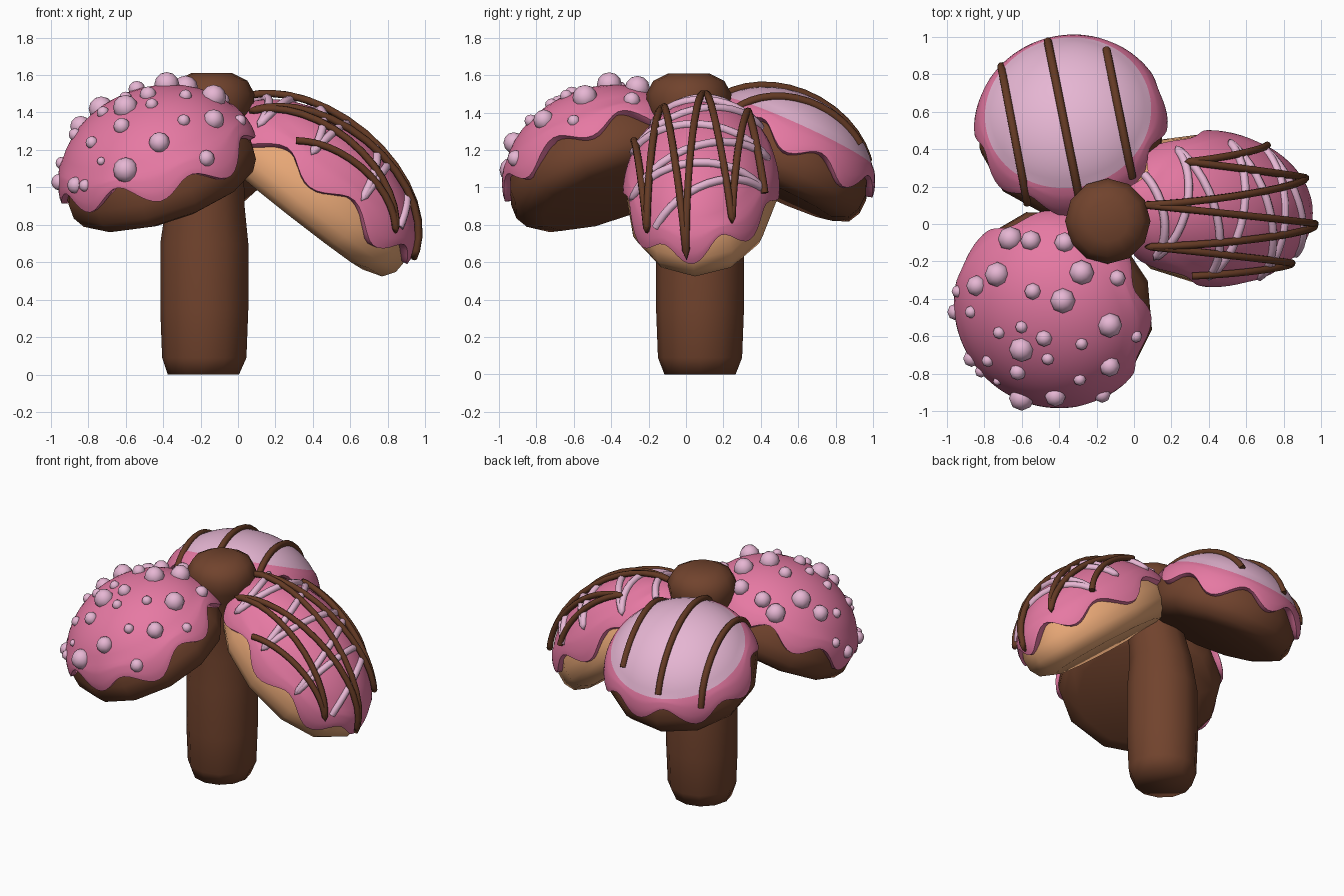
import bpy, bmesh, math
from mathutils import Matrix, Vector

if "Cube" in bpy.data.objects:
    bpy.data.objects.remove(bpy.data.objects["Cube"])


def material(name, rgb):
    lin = [((c / 255 + 0.055) / 1.055) ** 2.4 for c in rgb]
    m = bpy.data.materials.new(name)
    m.diffuse_color = (*lin, 1)
    m.use_nodes = True
    m.node_tree.nodes["Principled BSDF"].inputs["Base Color"].default_value = m.diffuse_color
    return m


BROWN = material("chocolate dough", (113, 67, 45))
DARK = material("chocolate drizzle", (100, 58, 36))
TAN = material("golden dough", (231, 167, 118))
PINK = material("pink icing", (230, 121, 163))
LIGHT = material("pale pink glaze", (230, 182, 211))


def loft(name, rings, mats, matrix=Matrix(), pick=None, smooth=60):
    """Skin a list of equal rings of points; both ends are closed with a face."""
    bm = bmesh.new()
    loops = [[bm.verts.new(p) for p in ring] for ring in rings]
    n = len(loops[0])
    for k, (a, b) in enumerate(zip(loops, loops[1:])):
        for i in range(n):
            j = (i + 1) % n
            f = bm.faces.new((a[i], a[j], b[j], b[i]))
            f.material_index = pick(k) if pick else 0
    for k, ring in ((0, loops[0]), (len(loops) - 2, loops[-1])):
        f = bm.faces.new(ring)
        f.material_index = pick(k) if pick else 0
    bmesh.ops.recalc_face_normals(bm, faces=bm.faces)
    me = bpy.data.meshes.new(name)
    bm.to_mesh(me)
    bm.free()
    for m in mats:
        me.materials.append(m)
    ob = bpy.data.objects.new(name, me)
    ob.matrix_world = matrix
    bpy.context.collection.objects.link(ob)
    bpy.context.view_layer.objects.active = ob
    ob.select_set(True)
    bpy.ops.object.shade_smooth_by_angle(angle=math.radians(smooth))
    ob.select_set(False)
    return ob


def circle(n, rx, ry, z, cx=0, cy=0):
    return [(cx + rx * math.cos(math.tau * i / n), cy + ry * math.sin(math.tau * i / n), z)
            for i in range(n)]


EQ = 0.15     # height of the widest part of a bun above its flat base
GLAZE = 0.35  # height where the upper glaze begins


class Bun:
    """A tilted half bun: faceted dough below, wavy icing shell on top."""

    def __init__(self, name, base, az, tilt, rx, ry, height, dough, top, phase):
        self.mat = (Matrix.Translation(base) @ Matrix.Rotation(math.radians(az), 4, 'Z')
                    @ Matrix.Rotation(math.radians(tilt), 4, 'Y'))
        self.rise = height - EQ
        self.dome = (self.mat @ Matrix.Translation((0, 0, EQ))
                     @ Matrix.Diagonal((rx, ry, self.rise, 1)))
        self.rx, self.ry = rx, ry
        # dough
        bx, by = rx - 0.01, ry - 0.01
        prof = [(0.75, 0), (0.92, 0.035), (0.99, 0.1), (0.995, 0.18)]
        prof += [(0.96 * math.cos(t), 0.18 + (height - 0.23) * math.sin(t)) for t in (0.3, 0.7, 1.1, 1.5)]
        loft(name + "_dough", [circle(12, bx * r, by * r, h) for r, h in prof],
             [dough], self.mat, smooth=50)
        # icing with a dripping edge
        n, rings = 96, []
        cap = math.acos((GLAZE - EQ) / self.rise)
        for k in range(17):
            ring = []
            for i in range(n):
                a = math.tau * i / n
                edge = 0.222 + 0.052 * math.cos(8 * a + math.pi + phase) + 0.025 * math.sin(3 * a + phase)
                low = math.acos((edge - EQ) / self.rise)
                if k <= 9:
                    psi, s = cap * max(k, 0.1) / 9, 1
                else:
                    psi = cap + (low - cap) * min(k - 9, 6) / 6
                    s = 1.015 if k < 15 else (1.01 if k == 15 else 0.93)
                r = math.sin(psi) * s
                ring.append((rx * r * math.cos(a), ry * r * math.sin(a),
                             EQ + self.rise * math.cos(psi) - (0.012 if k == 16 else 0)))
            rings.append(ring)
        loft(name + "_icing", rings, [PINK, top], self.mat, pick=lambda k: int(k < 9))

    def from_above(self, x, y):
        """World point on the dome below (x, y)."""
        inv = self.dome.inverted()
        o = inv @ Vector((x, y, 3))
        d = (inv.to_3x3() @ Vector((0, 0, -1))).normalized()
        b = o.dot(d)
        t = -b - math.sqrt(max(0, b * b - o.dot(o) + 1))
        return self.dome @ (o + d * t).normalized()

    def from_local(self, u, v, grow=1.0):
        """World point on the dome over the local base position (u, v)."""
        p = Vector((u / self.rx, v / self.ry, 0))
        if p.length > 0.995:
            p *= 0.995 / p.length
        p.z = math.sqrt(1 - p.length_squared)
        return self.dome @ (p * grow)


def drizzle(name, project, pts, mat, radius, lift=0.008):
    """Tube following a polyline projected on the dome."""
    cu = bpy.data.curves.new(name, 'CURVE')
    cu.dimensions = '3D'
    cu.bevel_depth, cu.bevel_resolution, cu.use_fill_caps = radius, 2, True
    path = []
    for a, b in zip(pts, pts[1:]):
        for i in range(16):
            t = (1 - math.cos(math.pi * i / 16)) / 2
            path.append(project(a[0] + (b[0] - a[0]) * t, a[1] + (b[1] - a[1]) * t))
    path.append(project(*pts[-1]))
    sp = cu.splines.new('POLY')
    sp.points.add(len(path) - 1)
    for q, p in zip(sp.points, path):
        q.co = (p.x, p.y, p.z + lift, 1)
    cu.materials.append(mat)
    bpy.context.collection.objects.link(bpy.data.objects.new(name, cu))


# trunk with a rounded knob on top: z, radius, centre x, centre y
TRUNK = [(0, 0.19, -0.185, 0.075), (0.09, 0.225, -0.18, 0.075), (0.35, 0.235, -0.18, 0.075),
         (0.7, 0.235, -0.18, 0.075), (0.9, 0.21, -0.175, 0.07), (1.2, 0.18, -0.15, 0.03),
         (1.34, 0.19, -0.14, 0.015), (1.41, 0.22, -0.14, 0.015), (1.5, 0.228, -0.14, 0.015),
         (1.57, 0.19, -0.14, 0.015), (1.61, 0.11, -0.14, 0.015)]
loft("trunk", [circle(12, r, r, z, x, y) for z, r, x, y in TRUNK], [BROWN], smooth=80)

# three buns
front = Bun("front_bun", (-0.372, -0.392, 0.945), 227, 26, 0.545, 0.545, 0.60, BROWN, PINK, 0.6)
back = Bun("back_bun", (-0.319, 0.45, 0.98), 103, 25, 0.51, 0.515, 0.55, BROWN, LIGHT, 2.0)
right = Bun("right_bun", (0.30, 0.09, 0.848), -5, 38, 0.63, 0.415, 0.56, TAN, PINK, 0.0)

# sugar balls on the front bun: x, y, radius in hundredths, seen from above
BALLS = [(-66, -8, 6), (-55, -9, 5), (-37, -10, 5), (-73, -27, 6), (-84, -33, 5), (-54, -36, 4),
         (-28, -26, 6), (-9, -29, 4), (-38, -41, 6), (-13, -54, 6), (1, -60, 3), (-94, -36, 3),
         (-96, -47, 4), (-87, -47, 3), (-72, -58, 3), (-60, -55, 3), (-48, -61, 4), (-60, -67, 6),
         (-28, -64, 3), (-46, -72, 3), (-78, -73, 3), (-87, -72, 4), (-62, -79, 4), (-13, -76, 5),
         (-29, -83, 3), (-60, -93, 6), (-42, -92, 5), (-17, -91, 4), (-82, -79, 3), (-73, -84, 2)]
bm = bmesh.new()
for x, y, r in BALLS:
    p = front.from_above(x / 100, y / 100)
    bmesh.ops.create_uvsphere(bm, u_segments=8, v_segments=6, radius=r * 0.0112,
                              matrix=Matrix.Translation(p))
for f in bm.faces:
    f.smooth = True
me = bpy.data.meshes.new("sugar_balls")
bm.to_mesh(me)
bm.free()
me.materials.append(LIGHT)
bpy.context.collection.objects.link(bpy.data.objects.new("sugar_balls", me))

# chocolate stripes on the back bun
for i, line in enumerate([((-0.71, 0.845), (-0.57, 0.11)), ((-0.46, 0.975), (-0.29, 0.13)),
                          ((-0.147, 0.93), (-0.01, 0.25))]):
    drizzle(f"back_stripe_{i + 1}", back.from_above, line, DARK, 0.022)

# crossing drizzles on the right bun
drizzle("pale_drizzle", right.from_local,
        [(-0.55, 0.15), (-0.42, -0.28), (-0.36, 0.3), (-0.1, -0.36), (-0.04, 0.36),
         (0.26, -0.34), (0.2, 0.35), (0.5, -0.2)], LIGHT, 0.023, 0.008)
drizzle("chocolate_drizzle", lambda u, v: right.from_local(u, v, 1.045),
        [(0.22, 0.35), (-0.35, 0.23), (0.47, 0.2), (-0.56, -0.01), (0.62, -0.03), (-0.48, -0.22),
         (0.475, -0.24), (-0.2, -0.35)], DARK, 0.02, 0.008)
